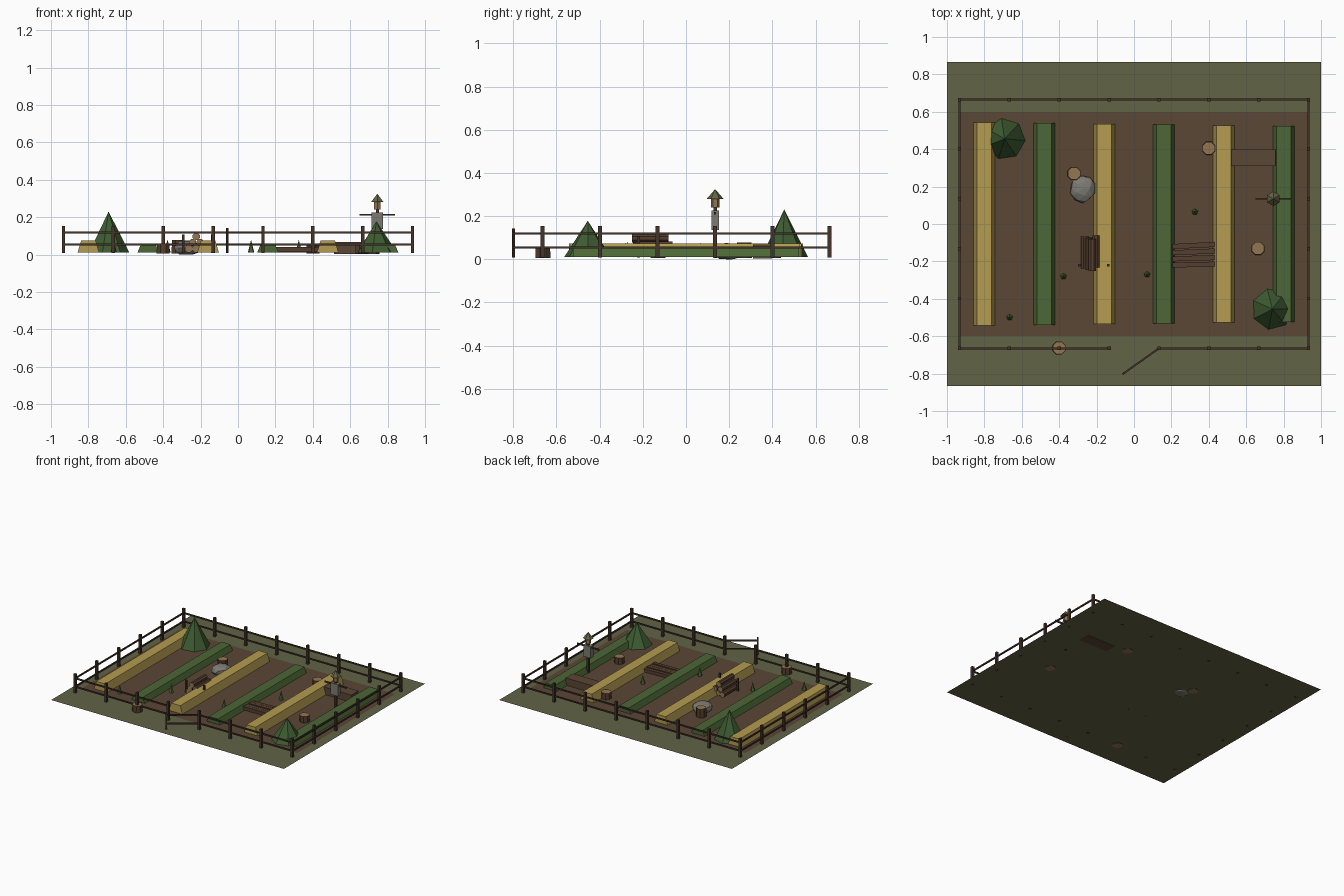
import bpy, bmesh, math, random
from mathutils import Vector, Matrix

if "Cube" in bpy.data.objects:
    bpy.data.objects.remove(bpy.data.objects["Cube"])
random.seed(4)

def mat(name, r, g, b):
    m = bpy.data.materials.new(name)
    lin = lambda c: ((c / 255 + 0.055) / 1.055) ** 2.4 if c > 10 else c / 255 / 12.92
    m.diffuse_color = (lin(r), lin(g), lin(b), 1)
    m.use_nodes = True
    m.node_tree.nodes["Principled BSDF"].inputs["Base Color"].default_value = m.diffuse_color
    return m

GRASS = mat("dry grass", 98, 99, 70)
SOIL = mat("soil brown", 90, 71, 54)
STRAW = mat("straw yellow", 180, 156, 80)
CROP = mat("crop green", 76, 103, 54)
LEAF = mat("tree green", 62, 92, 50)
POST = mat("dark wood", 68, 52, 41)
BARK = mat("bark brown", 84, 62, 46)
TAN = mat("cut wood tan", 148, 118, 82)
STONE = mat("stone grey", 124, 122, 114)
G = 0.012  # ground level

def finish(name, bm, *mats):
    me = bpy.data.meshes.new(name)
    bm.to_mesh(me)
    bm.free()
    for m in mats:
        me.materials.append(m)
    ob = bpy.data.objects.new(name, me)
    bpy.context.collection.objects.link(ob)
    return ob

def box(name, m, c, size, rz=0):
    bm = bmesh.new()
    bmesh.ops.create_cube(bm, size=1)
    bm.transform(Matrix.Translation(c) @ Matrix.Rotation(rz, 4, 'Z') @ Matrix.Diagonal((*size, 1)))
    return finish(name, bm, m)

def plate(name, m, x0, x1, y0, y1, z):
    bm = bmesh.new()
    bm.faces.new([bm.verts.new(p) for p in ((x0, y0, z), (x1, y0, z), (x1, y1, z), (x0, y1, z))])
    return finish(name, bm, m)

def beam(name, m, a, b, w):
    """Square bar from a to b."""
    a, b = Vector(a), Vector(b)
    d = b - a
    bm = bmesh.new()
    bmesh.ops.create_cube(bm, size=1)
    bm.transform(Matrix.Translation((a + b) / 2) @ d.to_track_quat('Z', 'Y').to_matrix().to_4x4()
                 @ Matrix.Diagonal((w, w, d.length, 1)))
    return finish(name, bm, m)

def cone(name, x, y, z0, z1, r1, r2, n, side, cap=None, turn=0.0, lie=False):
    """Upright (or lying along y) cone or cylinder; end caps may have their own colour."""
    bm = bmesh.new()
    bmesh.ops.create_cone(bm, cap_ends=True, segments=n, radius1=r1, radius2=r2, depth=z1 - z0)
    bm.transform(Matrix.Rotation(turn, 4, 'Z'))
    bm.normal_update()
    if cap:
        for f in bm.faces:
            f.material_index = int(abs(f.normal.z) > 0.9)
    bm.transform(Matrix.Translation((x, y, (z0 + z1) / 2)))
    return finish(name, bm, side, *([cap] if cap else []))

# ground and ploughed soil
plate("ground", GRASS, -1, 1, -0.865, 0.865, 0.009)
plate("soil", SOIL, -0.93, 0.93, -0.6, 0.6, G)

# crop rows: trapezoid ridges, straw and green in turn
for i in range(6):
    x, h, L = -0.8 + 0.32 * i, (0.074, 0.054)[i % 2], 0.543 - 0.004 * i
    bm = bmesh.new()
    bmesh.ops.create_cube(bm, size=1)
    for v in bm.verts:
        top = v.co.z > 0
        v.co = (x + math.copysign(0.039 if top else 0.058, v.co.x),
                math.copysign(L, v.co.y), h if top else 0.01)
    finish("crop_row", bm, (STRAW, CROP)[i % 2])

# fence posts and rails
FX, FY, S = 0.933, 0.665, 0.2666
for s in (-1, 1):
    for i in range(8):
        box("fence_post", POST, (-FX + S * i, s * FY, 0.081), (0.018, 0.018, 0.146))
    for i in range(1, 5):
        box("fence_post", POST, (s * FX, -FY + S * i, 0.081), (0.018, 0.018, 0.146))
    for z in (0.054, 0.119):
        beam("side_rail", POST, (s * FX, -FY, z), (s * FX, FY, z), 0.01)
        beam("front_rail", POST, (s * FX, -FY, z), (s * 0.133, -FY, z), 0.01)
for z in (0.054, 0.119):
    beam("back_rail", POST, (-FX, FY, z), (FX, FY, z), 0.01)
    beam("gate_rail", POST, (0.133, -FY, z), (-0.057, -0.8, z), 0.01)
box("gate_post", POST, (-0.057, -0.8, 0.075), (0.01, 0.01, 0.135), 0.6)

# cone trees
cone("tree", -0.692, 0.455, 0.01, 0.23, 0.112, 0, 7, LEAF, turn=0.15)
cone("tree", 0.74, -0.455, 0.01, 0.178, 0.112, 0, 7, LEAF, turn=0.25)

# tree stumps
for x, y, h in ((-0.32, 0.27, 0.078), (0.4, 0.405, 0.06), (0.663, -0.13, 0.06), (-0.4, -0.663, 0.06)):
    cone("stump", x, y, 0.006, h, 0.038, 0.036, 8, BARK, TAN, math.pi / 8)

# small sprouts
for x, y in ((-0.665, -0.5), (-0.377, -0.28), (0.325, 0.065), (0.07, -0.27)):
    cone("sprout", x, y, 0.01, 0.08, 0.018, 0, 5, CROP)

# boulder
bm = bmesh.new()
bmesh.ops.create_icosphere(bm, subdivisions=2, radius=1)
for v in bm.verts:
    v.co *= random.uniform(0.88, 1.08)
    v.co = Vector((-0.275 + v.co.x * 0.07, 0.19 + v.co.y * 0.075, max(0.0, 0.035 + v.co.z * 0.043)))
finish("boulder", bm, STONE)

# log pile with two stakes
for row in range(3):
    for k in range(3 - row):
        ob = cone("log", 0, 0, -0.085, 0.085, 0.021, 0.021, 8, BARK, TAN, math.pi / 8)
        ob.rotation_euler.x = math.pi / 2
        ob.location = (-0.223 + (k - (2 - row) / 2) * 0.04, -0.155 + random.uniform(-0.012, 0.012),
                       0.031 + row * 0.033)
for x in (-0.292, -0.137):
    box("pile_stake", POST, (x, -0.22, 0.058), (0.013, 0.013, 0.1))

# stacked planks
for k in range(4):
    box("plank", BARK, (0.318, -0.115 - 0.034 * k, 0.024 + 0.003 * (k % 2)),
        (0.235, 0.027, 0.026), 0.05 - 0.01 * k)

# raised bed
box("raised_bed", SOIL, (0.635, 0.354, 0.036), (0.242, 0.088, 0.064))

# scarecrow
X, Y = 0.745, 0.135
box("scarecrow_pole", POST, (X, Y, 0.125), (0.016, 0.016, 0.24))
beam("scarecrow_arms", POST, (X - 0.095, Y, 0.213), (X + 0.095, Y, 0.213), 0.01)
box("scarecrow_body", STONE, (X, Y, 0.181), (0.062, 0.034, 0.09))
cone("scarecrow_head", X, Y, 0.24, 0.283, 0.02, 0.02, 6, TAN)
cone("scarecrow_hat", X, Y, 0.28, 0.325, 0.039, 0, 6, GRASS)
